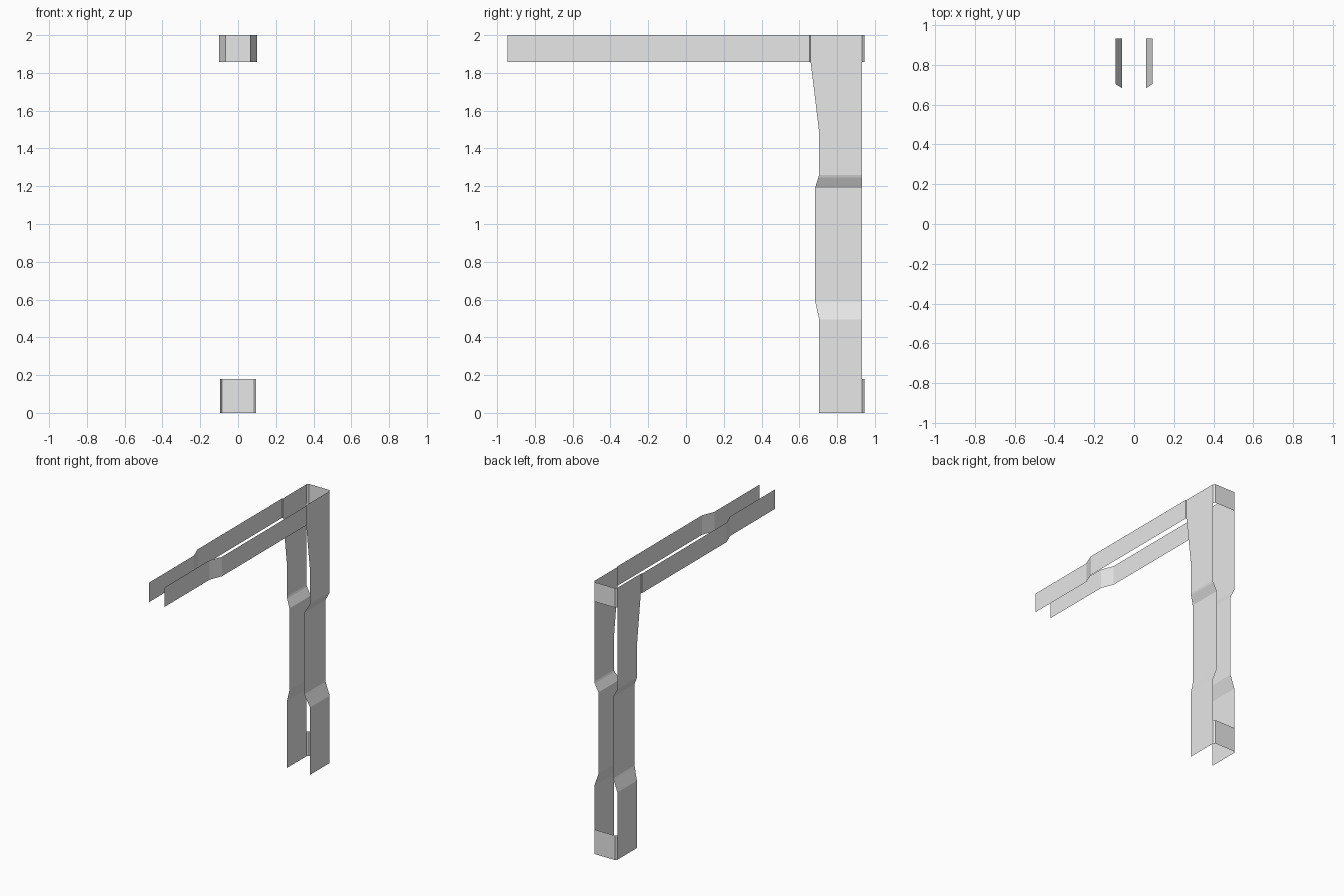
import bpy

cube = bpy.data.objects.get("Cube")
if cube:
    bpy.data.objects.remove(cube, do_unlink=True)

steel = bpy.data.materials.new("light_grey_steel")
steel.use_nodes = True
GREY = (0.8, 0.8, 0.8, 1)
steel.diffuse_color = GREY
steel.node_tree.nodes["Principled BSDF"].inputs["Base Color"].default_value = GREY


def sheet(name, rows, flip=False):
    """Folded sheet: each row is a pair of edge points, joined by quads."""
    verts = [p for row in rows for p in row]
    faces = []
    for i in range(0, len(verts) - 2, 2):
        quad = (i, i + 1, i + 3, i + 2)
        faces.append(quad[::-1] if flip else quad)
    mesh = bpy.data.meshes.new(name)
    mesh.from_pydata(verts, [], faces)
    mesh.materials.append(steel)
    obj = bpy.data.objects.new(name, mesh)
    bpy.context.collection.objects.link(obj)
    return obj


BACK = 0.932        # rear edge of the legs
WIDE, NARROW = 0.094, 0.06
ARM_WIDE, ARM_NARROW = 0.10, 0.064
TOP, ARM_LOW = 2.0, 1.857

# Leg profile: height, half width, front edge
leg_profile = [
    (0.0, WIDE, 0.705), (0.495, WIDE, 0.705),
    (0.575, 0.065, 0.687), (0.59, NARROW, 0.683),
    (1.19, NARROW, 0.683), (1.247, 0.09, 0.701),
    (1.26, WIDE, 0.705), (1.485, WIDE, 0.705),
    (ARM_LOW, WIDE, 0.66), (TOP, WIDE, 0.66),
]

# Arm path: depth, half width, ending in a small jog onto the leg
arm_path = [
    (-0.945, ARM_NARROW), (-0.42, ARM_NARROW), (-0.33, ARM_WIDE),
    (0.653, ARM_WIDE), (0.66, WIDE),
]

for side, s in (("left", 1), ("right", -1)):
    sheet(side + "_leg",
          [((s * x, y, z), (s * x, BACK, z)) for z, x, y in leg_profile], s < 0)
    sheet(side + "_arm",
          [((s * x, y, TOP), (s * x, y, ARM_LOW)) for y, x in arm_path], s < 0)

# Rear plates with chamfered corners tie the two legs together
plate_path = [(WIDE, BACK), (0.084, 0.945), (-0.084, 0.945), (-WIDE, BACK)]
for name, low, high in (("bottom_back_plate", 0.0, 0.18),
                        ("top_back_plate", ARM_LOW, TOP)):
    sheet(name, [((x, y, high), (x, y, low)) for x, y in plate_path])
